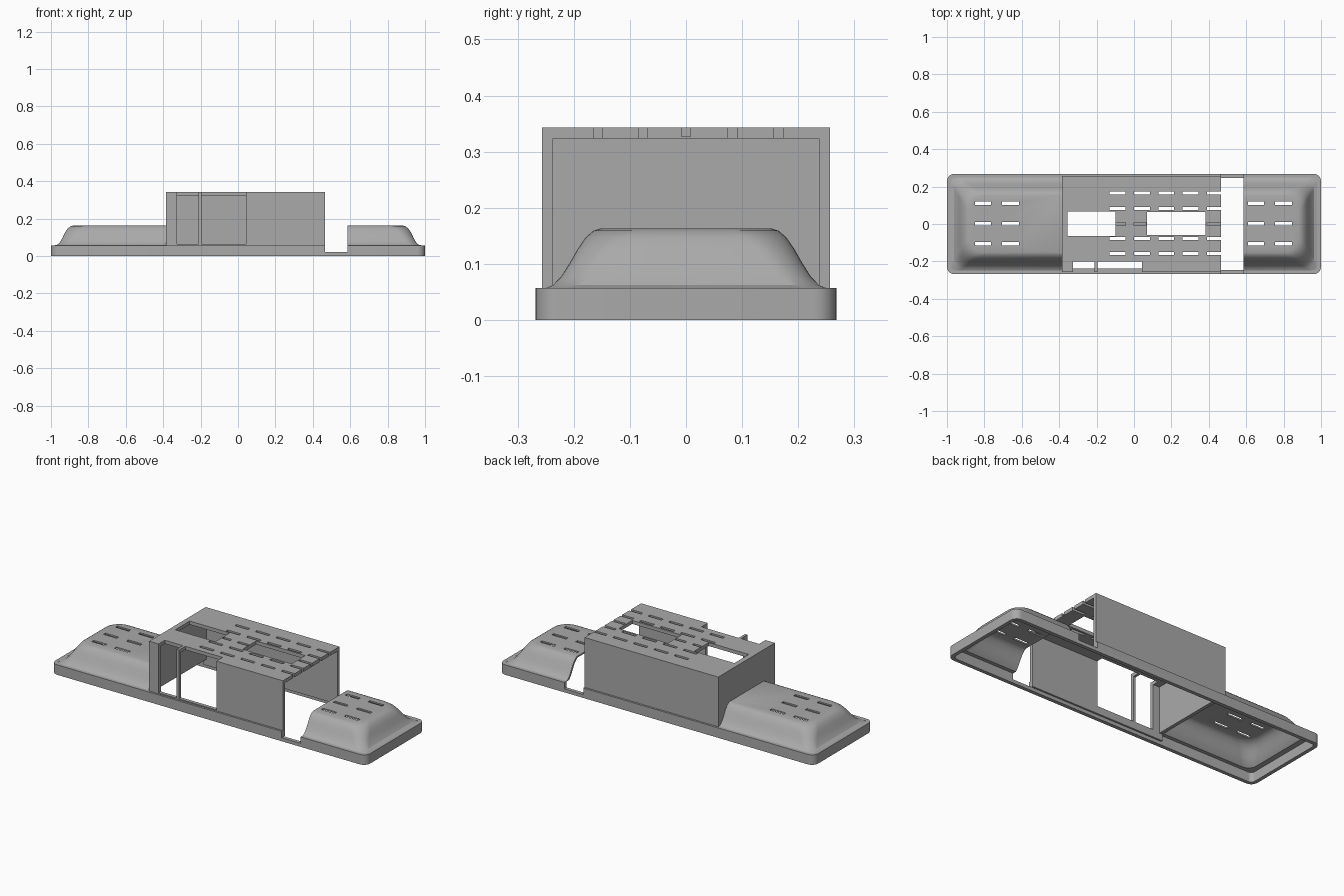
import bpy, bmesh, math

if "Cube" in bpy.data.objects:
    bpy.data.objects.remove(bpy.data.objects["Cube"])

grey = bpy.data.materials.new("plain_grey")
grey.diffuse_color = (0.4, 0.4, 0.4, 1)
grey.use_nodes = True
grey.node_tree.nodes["Principled BSDF"].inputs["Base Color"].default_value = grey.diffuse_color


def make_object(name, bm, helper=False):
    bmesh.ops.recalc_face_normals(bm, faces=bm.faces[:])
    mesh = bpy.data.meshes.new(name)
    bm.to_mesh(mesh)
    bm.free()
    ob = bpy.data.objects.new(name, mesh)
    bpy.context.collection.objects.link(ob)
    ob.data.materials.append(grey)
    ob.hide_render = helper
    return ob


def boxes(name, spans, helper=False):
    """One mesh of blocks, each given as x0, x1, y0, y1, z0, z1."""
    bm = bmesh.new()
    for x0, x1, y0, y1, z0, z1 in spans:
        for v in bmesh.ops.create_cube(bm, size=1)["verts"]:
            v.co = (x1 if v.co.x > 0 else x0, y1 if v.co.y > 0 else y0,
                    z1 if v.co.z > 0 else z0)
    return make_object(name, bm, helper)


def rounded_loft(name, levels, helper=False, steps=8):
    """Stack of rounded rectangles given as half x, half y, z, corner radius."""
    bm = bmesh.new()
    loops = []
    for hx, hy, z, r in levels:
        loop = []
        for k, (sx, sy) in enumerate(((1, 1), (-1, 1), (-1, -1), (1, -1))):
            for i in range(steps + 1):
                a = (k + i / steps) * math.pi / 2
                loop.append(bm.verts.new((sx * (hx - r) + r * math.cos(a),
                                          sy * (hy - r) + r * math.sin(a), z)))
        loops.append(loop)
    n = len(loops[0])
    for a, b in zip(loops, loops[1:]):
        for i in range(n):
            bm.faces.new((a[i], a[(i + 1) % n], b[(i + 1) % n], b[i]))
    bm.faces.new(loops[0][::-1])
    bm.faces.new(loops[-1])
    return make_object(name, bm, helper)


def cut(ob, *cutters):
    bpy.context.view_layer.objects.active = ob
    for c in cutters:
        mod = ob.modifiers.new("cut", "BOOLEAN")
        mod.operation = "DIFFERENCE"
        mod.solver = "EXACT"
        mod.object = c
        bpy.ops.object.modifier_apply(modifier=mod.name)
    for c in cutters:
        bpy.data.objects.remove(c)


def smooth(ob):
    bpy.ops.object.select_all(action="DESELECT")
    ob.select_set(True)
    bpy.context.view_layer.objects.active = ob
    bpy.ops.object.shade_smooth_by_angle(angle=math.radians(30))


# Base rim: rounded ring, lowered across the cable gap
rim = rounded_loft("base_rim", [(1, .268, 0, .04), (1, .268, .057, .04)])
cut(rim,
    rounded_loft("rim_hole", [(.979, .247, -.1, .022), (.979, .247, .2, .022)], True),
    boxes("rim_gap", [(.465, .585, -.4, .4, .02, .3)], True))
smooth(rim)

# Cover: thin flared shell with a flat top, split by the box and the gap
profile = [(.985, .254, .055), (.962, .237, .062), (.95, .223, .077),
           (.937, .208, .1), (.925, .194, .125), (.911, .179, .147),
           (.895, .165, .159), (.88, .153, .163)]
t = .012
outer = [(x, y, z, .04 + .05 * i / 7) for i, (x, y, z) in enumerate(profile)]
inner = [(x - t, y - t * .8, z - t * .7, r) for x, y, z, r in outer]
inner.insert(0, (inner[0][0], inner[0][1], -.05, inner[0][3]))
cover = rounded_loft("vented_cover", outer)
vents = [(x0, x1, y - .009, y + .009, .12, .2)
         for x0, x1 in ((-.85, -.765), (-.705, -.615), (.61, .695), (.755, .845))
         for y in (-.106, .002, .11)]
cut(cover, rounded_loft("cover_hollow", inner, True),
    boxes("cover_gap", [(-.383, .585, -.4, .4, -.1, .3)], True),
    boxes("cover_vents", vents, True))
smooth(cover)

# Housing: tall box, open below and at its right end
housing = boxes("housing", [(-.385, .465, -.257, .257, .02, .343)])
slots = [(-.13, -.045), (0, .085), (.13, .215), (.26, .345), (.39, .48)]
openings = [(x0, x1, y - .008, y + .008, .3, .4)
            for x0, x1 in slots for y in (-.157, -.077, .083, .165)]
# two display openings, and shallow grooves along the centre line
openings += [(-.355, -.1, -.063, .068, .3, .4), (.07, .382, -.058, .065, .3, .4)]
openings += [(x0, x1, -.008, .008, .327, .4)
             for x0, x1 in ((-.095, -.045), (0, .065), (.39, .48))]
# front window in two parts, leaving a thin post between them
openings += [(x0, x1, -.3, -.2, .063, .4) for x0, x1 in ((-.325, -.21), (-.195, .042))]
cut(housing,
    boxes("housing_hollow", [(-.365, .6, -.237, .237, -.1, .323)], True),
    boxes("wall_relief", [(-.5, -.365, -.237, .237, -.1, .057)], True),
    boxes("housing_openings", openings, True))
